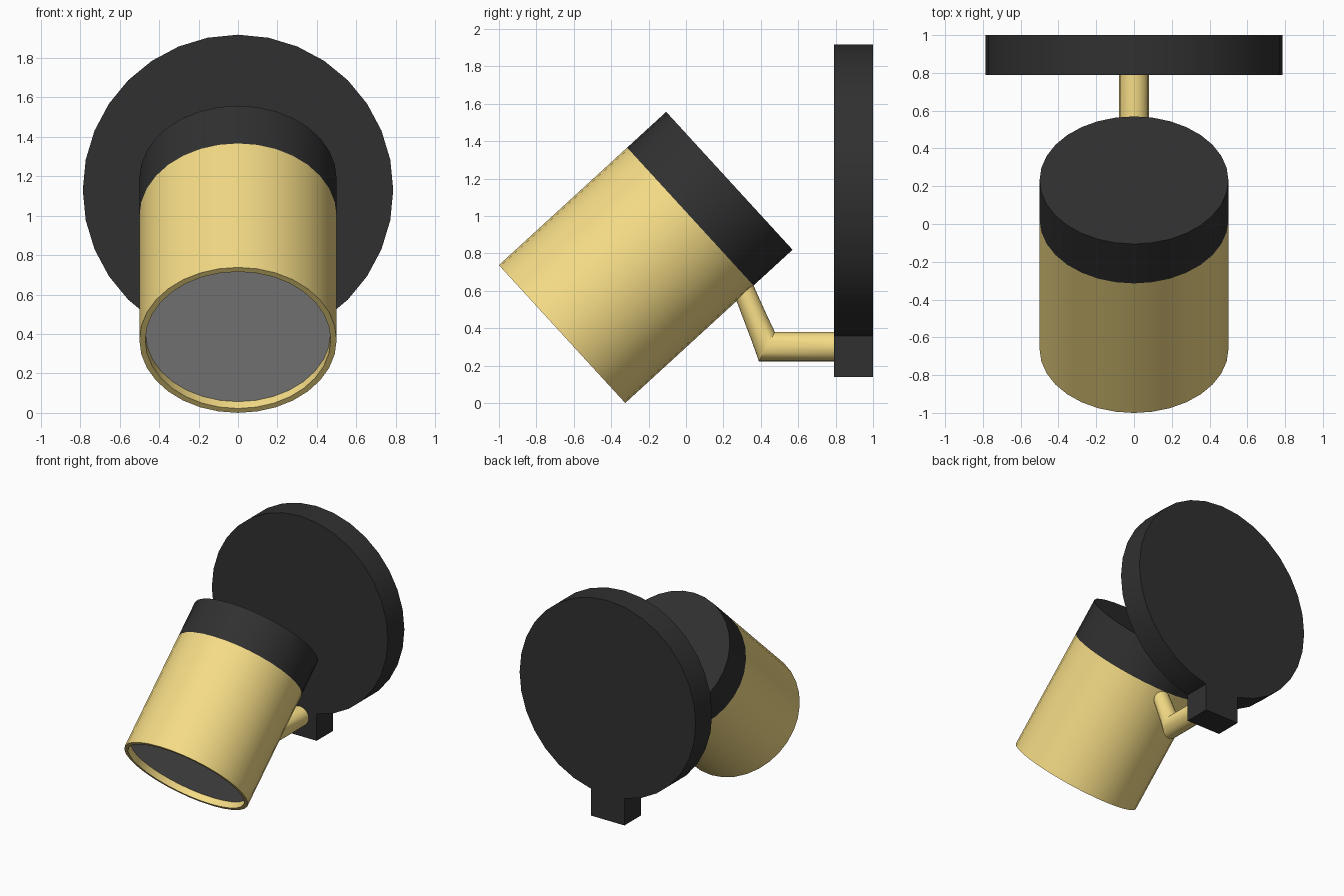
import bpy, bmesh, math
from mathutils import Matrix, Vector

if "Cube" in bpy.data.objects:
    bpy.data.objects.remove(bpy.data.objects["Cube"])


def material(name, color):
    m = bpy.data.materials.new(name)
    m.diffuse_color = color
    m.use_nodes = True
    m.node_tree.nodes["Principled BSDF"].inputs["Base Color"].default_value = m.diffuse_color
    return m


GOLD = material("gold", (0.92, 0.72, 0.24, 1))
BLACK = material("black", (0.03, 0.03, 0.03, 1))


def finish(bm, name, mat=None):
    bmesh.ops.remove_doubles(bm, verts=bm.verts, dist=1e-5)
    bmesh.ops.recalc_face_normals(bm, faces=bm.faces)
    me = bpy.data.meshes.new(name)
    bm.to_mesh(me)
    bm.free()
    ob = bpy.data.objects.new(name, me)
    bpy.context.collection.objects.link(ob)
    if mat:
        me.materials.append(mat)
    bpy.ops.object.select_all(action='DESELECT')
    ob.select_set(True)
    bpy.context.view_layer.objects.active = ob
    bpy.ops.object.shade_smooth_by_angle(angle=math.radians(30))
    return ob


def bridge(bm, rings):
    # skin consecutive rings and cap both ends
    loops = [[bm.verts.new(p) for p in r] for r in rings]
    n = len(loops[0])
    for a, b in zip(loops, loops[1:]):
        for i in range(n):
            j = (i + 1) % n
            bm.faces.new((a[i], a[j], b[j], b[i]))
    bm.faces.new(loops[0])
    bm.faces.new(loops[-1])


def lathe(name, profile, matrix, mat=None, n=32):
    # profile is (radius, distance along axis)
    bm = bmesh.new()
    angles = [2 * math.pi * i / n for i in range(n)]
    bridge(bm, [[matrix @ Vector((r * math.cos(a), r * math.sin(a), t)) for a in angles]
                for r, t in profile])
    return finish(bm, name, mat)


# Tilted lamp head: gold shade with a recessed lens and a black cap
head = Matrix.Translation((0, -0.6625, 0.369)) @ Matrix.Rotation(math.radians(-47.5), 4, 'X')
lathe("lamp_shade", [(0.5, 0.93), (0.5, 0), (0.47, 0), (0.47, 0.06)], head, GOLD)
lathe("lens", [(0.469, 0.05), (0.469, 0.058)], head)
lathe("rear_cap", [(0.5, 0.93), (0.5, 1.213)], head, BLACK)

# Round wall plate with a small mounting block at its foot
wall = Matrix.Translation((0, 0.79, 1.13)) @ Matrix.Rotation(math.radians(-90), 4, 'X')
lathe("wall_plate", [(0.787, 0), (0.787, 0.21)], wall, BLACK)
bm = bmesh.new()
bmesh.ops.create_cube(bm, size=1, matrix=Matrix.Translation((0, 0.895, 0.3))
                      @ Matrix.Diagonal((0.3, 0.21, 0.32, 1)))
finish(bm, "mounting_block", BLACK)

# Bent arm: each section is (lower point, upper point, half width in x)
sections = [((0.80, 0.223), (0.80, 0.38), 0.079),
            ((0.39, 0.223), (0.475, 0.38), 0.079),
            ((0.352, 0.33), (0.43, 0.475), 0.07),
            ((0.225, 0.665), (0.32, 0.72), 0.06)]
rings = []
for lo, hi, w in sections:
    lo, hi = Vector((0, *lo)), Vector((0, *hi))
    mid, half = (lo + hi) / 2, (hi - lo) / 2
    rings.append([mid + half * math.sin(a) + Vector((w * math.cos(a), 0, 0))
                  for a in (2 * math.pi * i / 16 for i in range(16))])
bm = bmesh.new()
bridge(bm, rings)
finish(bm, "support_arm", GOLD)
